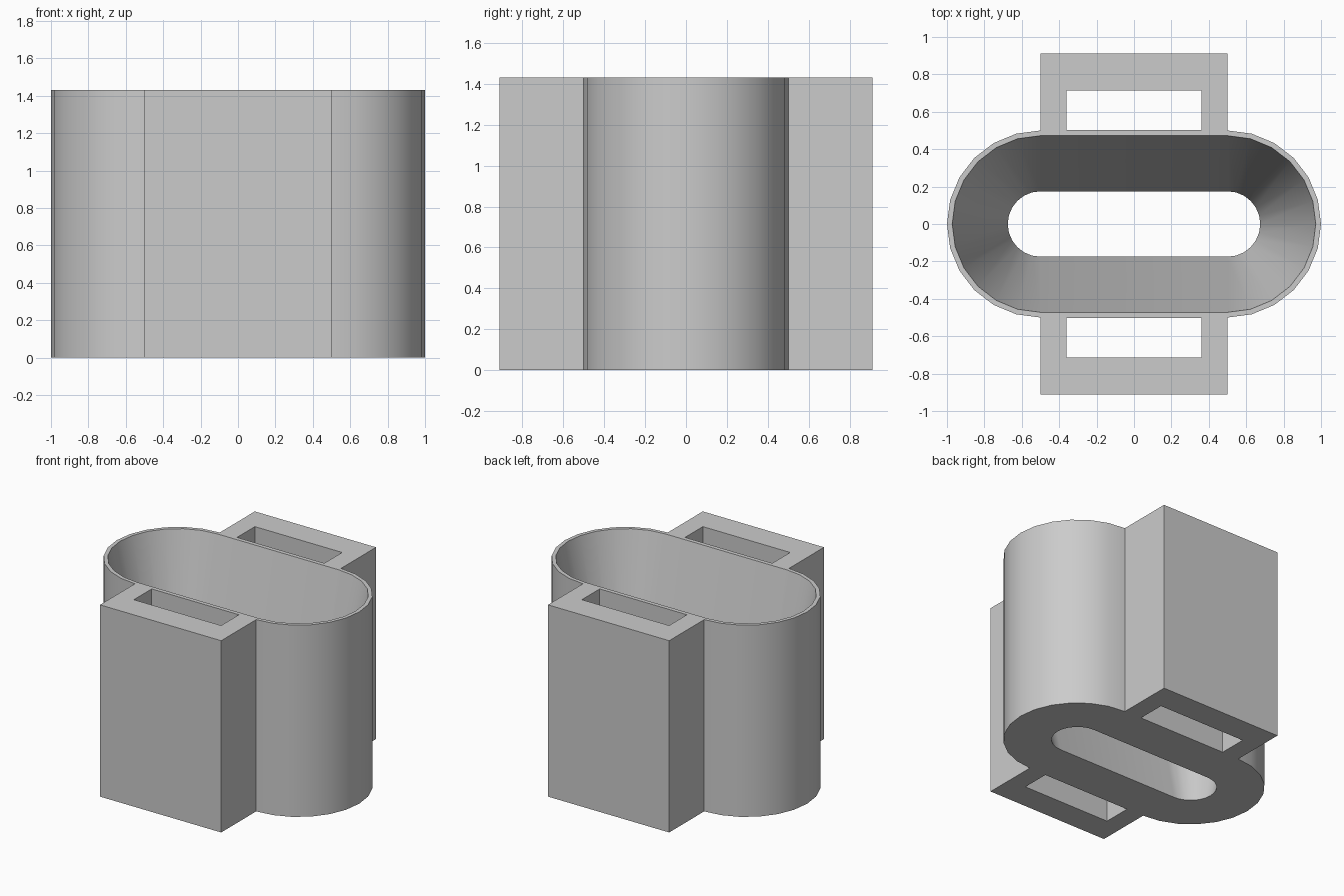
import bpy
import bmesh
from math import sin, cos, pi, radians
from mathutils import Vector

cube = bpy.data.objects.get("Cube")
if cube:
    bpy.data.objects.remove(cube, do_unlink=True)

HEIGHT = 1.43
HALF = 0.5          # half length of the straight sides
SEGMENTS = 12       # facets on each rounded end


def arc(side, radius):
    """Rounded end, counter-clockwise; side is 1 for +x and -1 for -x."""
    angles = [-pi / 2 + pi * i / SEGMENTS for i in range(SEGMENTS + 1)]
    return [(side * (HALF + radius * cos(a)), side * radius * sin(a)) for a in angles]


def stadium(radius):
    return arc(1, radius) + arc(-1, radius)


def bracket_corners(side):
    return [(side * HALF, side * 0.912), (-side * HALF, side * 0.912)]


def slot(side):
    near, far = side * 0.503, side * 0.713
    return [(-0.36, near), (0.36, near), (0.36, far), (-0.36, far)]


# Outer outline: rounded body with a square bracket front and back
outline = arc(1, 0.5) + bracket_corners(1) + arc(-1, 0.5) + bracket_corners(-1)

# Each wall is a pair of loops: bottom, top
walls = [
    (outline, outline),
    (stadium(0.175), stadium(0.472)),   # tapered bore
    (slot(1), slot(1)),                 # back slot
    (slot(-1), slot(-1)),               # front slot
]

bm = bmesh.new()
cap_edges = {0: [], 1: []}
for pair in walls:
    rings = [[bm.verts.new((x, y, level * HEIGHT)) for x, y in loop]
             for level, loop in enumerate(pair)]
    count = len(rings[0])
    for i in range(count):
        j = (i + 1) % count
        bm.faces.new((rings[0][i], rings[0][j], rings[1][j], rings[1][i]))
        for level in (0, 1):
            cap_edges[level].append(bm.edges.get((rings[level][i], rings[level][j])))

# Flat rim and base, leaving the bore and slots open
for level, edges in cap_edges.items():
    bmesh.ops.triangle_fill(bm, use_beauty=True, edges=edges,
                            normal=Vector((0, 0, 1 if level else -1)))
bmesh.ops.recalc_face_normals(bm, faces=bm.faces[:])

mesh = bpy.data.meshes.new("tapered_holder")
bm.to_mesh(mesh)
bm.free()
holder = bpy.data.objects.new("tapered_holder", mesh)
bpy.context.collection.objects.link(holder)

# Plain grey material
grey = bpy.data.materials.new("plain_grey")
grey.use_nodes = True
colour = (0.6, 0.6, 0.6, 1)
grey.diffuse_color = colour
grey.node_tree.nodes["Principled BSDF"].inputs["Base Color"].default_value = colour
mesh.materials.append(grey)

# Smooth rounded ends with sharp corners
bpy.ops.object.select_all(action='DESELECT')
holder.select_set(True)
bpy.context.view_layer.objects.active = holder
bpy.ops.object.shade_smooth_by_angle(angle=radians(30))
